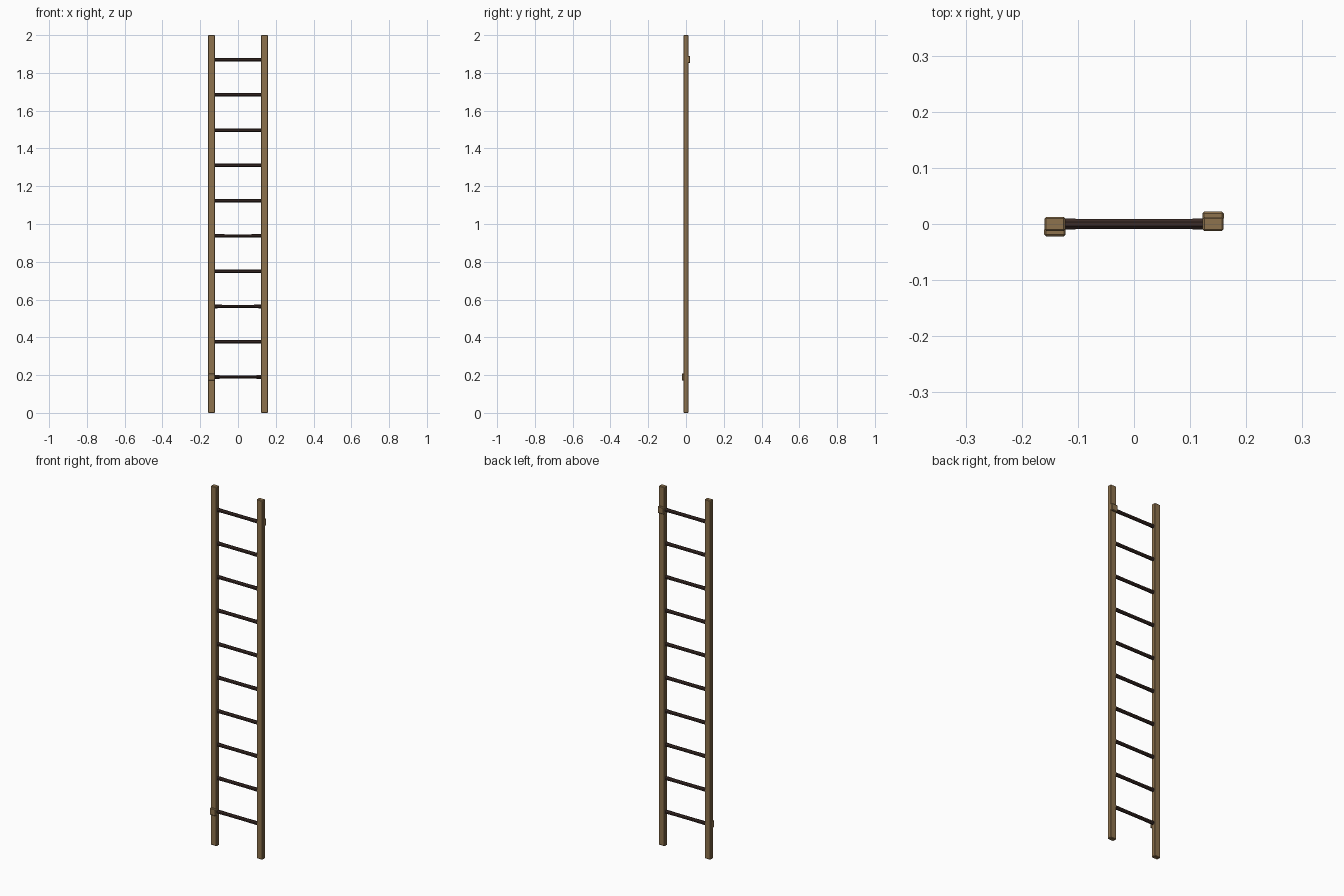
import bpy, bmesh, math
from mathutils import Matrix

if "Cube" in bpy.data.objects:
    bpy.data.objects.remove(bpy.data.objects["Cube"])


def material(name, color):
    m = bpy.data.materials.new(name)
    m.diffuse_color = (*color, 1)
    m.use_nodes = True
    m.node_tree.nodes["Principled BSDF"].inputs["Base Color"].default_value = m.diffuse_color
    return m


wood = material("wood", (0.27, 0.17, 0.075))
dark = material("dark_wood", (0.045, 0.025, 0.02))


def finish(name, bm, mat):
    bmesh.ops.recalc_face_normals(bm, faces=bm.faces)
    me = bpy.data.meshes.new(name)
    bm.to_mesh(me)
    bm.free()
    me.materials.append(mat)
    ob = bpy.data.objects.new(name, me)
    bpy.context.collection.objects.link(ob)
    return ob


def chamfered_box(name, center, size, chamfer, mat):
    bm = bmesh.new()
    bmesh.ops.create_cube(bm, size=1)
    bmesh.ops.scale(bm, vec=size, verts=bm.verts)
    bmesh.ops.bevel(bm, geom=bm.edges[:], offset=chamfer, segments=1,
                    affect='EDGES', profile=0.5)
    bmesh.ops.translate(bm, vec=center, verts=bm.verts)
    return finish(name, bm, mat)


def rung(name, z):
    # octagonal bar, slightly slimmer in the middle
    stations = [(-0.13, 0.0105), (-0.06, 0.0095), (0.06, 0.0095), (0.13, 0.0105)]
    bm = bmesh.new()
    rings = []
    for x, r in stations:
        rings.append([bm.verts.new((x, r * math.cos(a), z + r * math.sin(a)))
                      for a in (math.radians(22.5 + 45 * k) for k in range(8))])
    for a, b in zip(rings, rings[1:]):
        for k in range(8):
            n = (k + 1) % 8
            bm.faces.new((a[k], a[n], b[n], b[k]))
    bm.faces.new(rings[0])
    bm.faces.new(rings[-1])
    return finish(name, bm, dark)


# side rails
for side, label in ((-1, "left"), (1, "right")):
    chamfered_box(label + "_rail", (side * 0.141, 0, 1), (0.037, 0.025, 2), 0.003, wood)

# rungs
first, step = 0.19, 0.1867
for i in range(10):
    rung(f"rung_{i + 1}", first + i * step)

# small pegs: lower one on the front left, upper one on the back right
for side, z, label in ((-1, first, "lower_peg"), (1, first + 9 * step, "upper_peg")):
    chamfered_box(label, (side * 0.141, side * 0.0145, z), (0.038, 0.015, 0.038), 0.003, wood)
